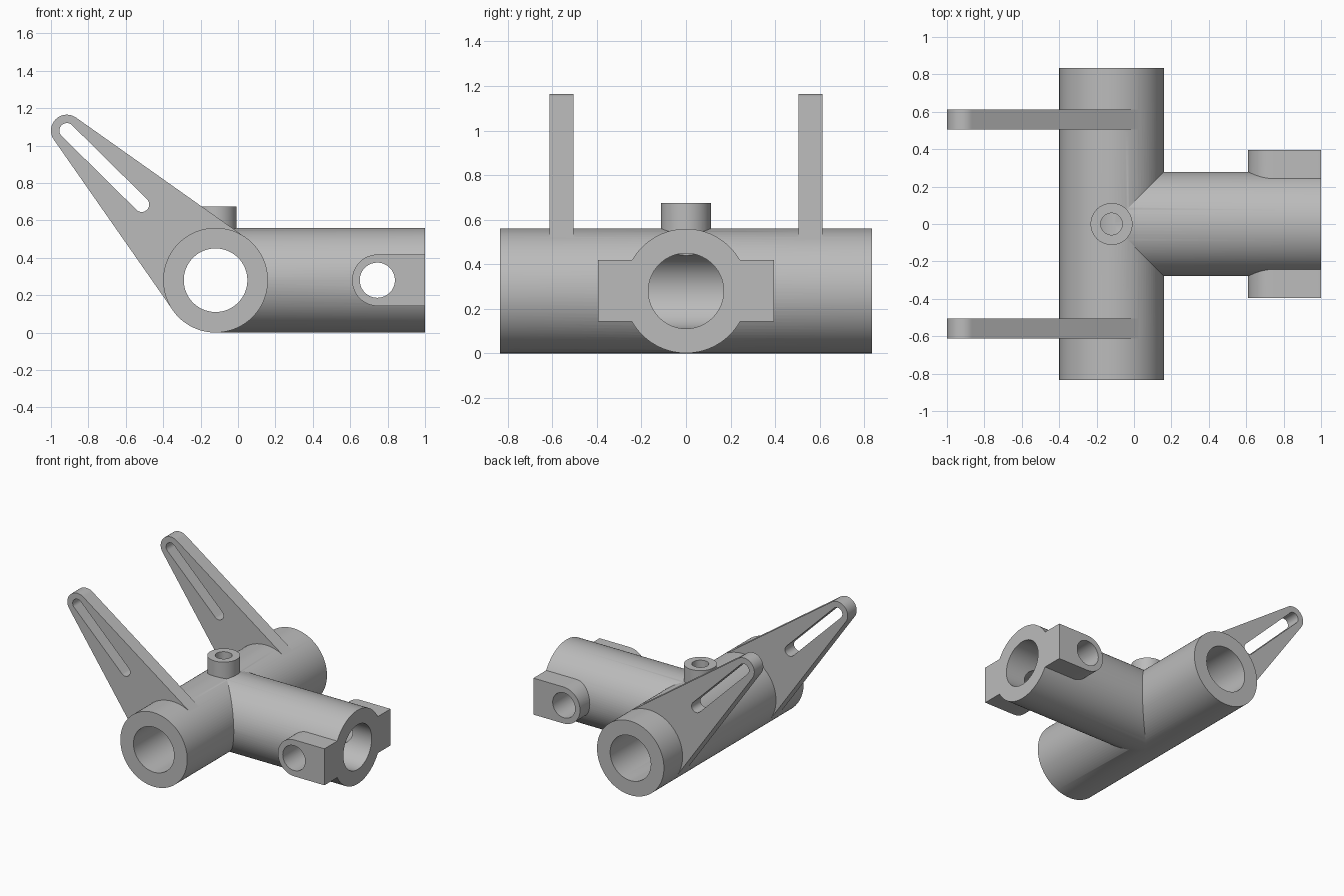
import bpy
import bmesh
from math import atan2, acos, cos, sin, pi, hypot, radians
from mathutils import Matrix, Vector

if "Cube" in bpy.data.objects:
    bpy.data.objects.remove(bpy.data.objects["Cube"], do_unlink=True)

# One plain grey for the whole casting
grey = bpy.data.materials.new("cast_grey")
grey.use_nodes = True
colour = (0.5, 0.5, 0.5, 1)
grey.diffuse_color = colour
grey.node_tree.nodes["Principled BSDF"].inputs["Base Color"].default_value = colour

AXIS_X, AXIS_Z = -0.12, 0.28      # centre line of the cross tube
OUTER, BORE = 0.28, 0.17
HALF = 0.835                      # half length of the cross tube


def finish(name, bm):
    bmesh.ops.recalc_face_normals(bm, faces=bm.faces)
    mesh = bpy.data.meshes.new(name)
    bm.to_mesh(mesh)
    bm.free()
    mesh.materials.append(grey)
    obj = bpy.data.objects.new(name, mesh)
    bpy.context.collection.objects.link(obj)
    return obj


def rod(name, start, end, radius, sides=96):
    """Solid cylinder between two points."""
    a, b = Vector(start), Vector(end)
    turn = (b - a).to_track_quat('Z', 'Y').to_matrix().to_4x4()
    bm = bmesh.new()
    bmesh.ops.create_cone(bm, cap_ends=True, segments=sides, radius1=radius,
                          radius2=radius, depth=(b - a).length,
                          matrix=Matrix.Translation((a + b) / 2) @ turn)
    return finish(name, bm)


def plate(name, outline, y0, y1):
    """Extrude an (x, z) outline from y0 to y1."""
    bm = bmesh.new()
    face = bm.faces.new([bm.verts.new((x, y0, z)) for x, z in outline])
    made = bmesh.ops.extrude_face_region(bm, geom=[face])["geom"]
    moved = [v for v in made if isinstance(v, bmesh.types.BMVert)]
    bmesh.ops.translate(bm, verts=moved, vec=(0, y1 - y0, 0))
    return finish(name, bm)


def arc(centre, radius, a0, a1, steps=24):
    return [(centre[0] + radius * cos(a0 + (a1 - a0) * i / steps),
             centre[1] + radius * sin(a0 + (a1 - a0) * i / steps))
            for i in range(steps + 1)]


def belt(c0, r0, c1, r1):
    """Outline wrapped tightly around two circles."""
    dx, dz = c1[0] - c0[0], c1[1] - c0[1]
    heading, spread = atan2(dz, dx), acos((r0 - r1) / hypot(dx, dz))
    return (arc(c1, r1, heading - spread, heading + spread)
            + arc(c0, r0, heading + spread, heading - spread + 2 * pi, 48))


def combine(target, tool, operation):
    tool.hide_render = True
    mod = target.modifiers.new("join", 'BOOLEAN')
    mod.operation, mod.solver, mod.object = operation, 'EXACT', tool
    bpy.context.view_layer.objects.active = target
    bpy.ops.object.modifier_apply(modifier=mod.name)
    bpy.data.objects.remove(tool, do_unlink=True)


# Tubes, top boss and side lugs
hub = (AXIS_X, AXIS_Z)
tip, slot_end = (-0.915, 1.08), (-0.515, 0.685)
body = rod("tee_bracket", (AXIS_X, -HALF, AXIS_Z), (AXIS_X, HALF, AXIS_Z), OUTER)
solids = [
    rod("branch_tube", (AXIS_X, 0, AXIS_Z), (1, 0, AXIS_Z), OUTER - 0.001),
    rod("top_boss", (AXIS_X, 0, AXIS_Z + 0.2), (AXIS_X, 0, 0.675), 0.112, 64),
    plate("side_lugs", arc((0.748, AXIS_Z), 0.138, pi / 2, 3 * pi / 2)
          + [(1, AXIS_Z - 0.138), (1, AXIS_Z + 0.138)], -0.395, 0.395),
]

# Slotted arms, front and back
for side, name in ((-1, "front_arm"), (1, "back_arm")):
    solids.append(plate(name, belt(hub, OUTER - 0.001, tip, 0.085),
                        side * 0.504, side * 0.612))
for part in solids:
    combine(body, part, 'UNION')

# Bores, pin hole, boss hole and arm slots
cutters = [
    rod("cross_bore", (AXIS_X, -1, AXIS_Z), (AXIS_X, 1, AXIS_Z), BORE),
    rod("branch_bore", (AXIS_X, 0, AXIS_Z), (1.2, 0, AXIS_Z), BORE - 0.001),
    rod("pin_hole", (0.745, -1, AXIS_Z), (0.745, 1, AXIS_Z), 0.094, 64),
    rod("boss_hole", (AXIS_X, 0, AXIS_Z), (AXIS_X, 0, 1), 0.058, 48),
    plate("arm_slots", belt(slot_end, 0.04, tip, 0.04), -1, 1),
]
for cutter in cutters:
    combine(body, cutter, 'DIFFERENCE')

bpy.ops.object.select_all(action='DESELECT')
body.select_set(True)
bpy.context.view_layer.objects.active = body
bpy.ops.object.shade_smooth_by_angle(angle=radians(25))
